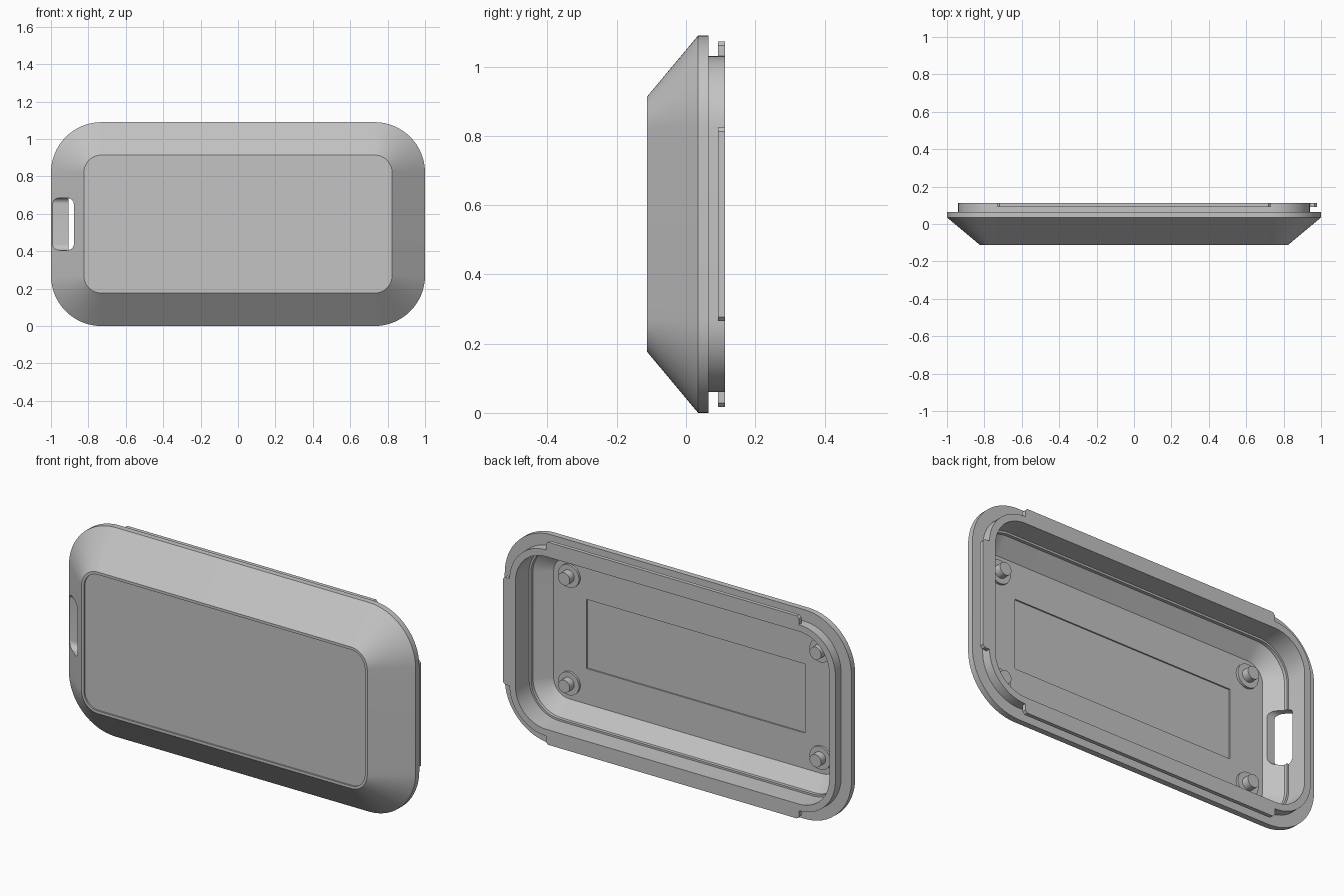
import bpy, bmesh, math
from mathutils import Matrix

if "Cube" in bpy.data.objects:
    bpy.data.objects.remove(bpy.data.objects["Cube"], do_unlink=True)

MID = 0.545          # height of the case centre
BACK = 0.112         # y of the rear lip edge
FLOOR = -0.08        # y of the inside floor

grey = bpy.data.materials.new("plain_grey")
grey.use_nodes = True
grey.diffuse_color = (0.55, 0.55, 0.55, 1)
grey.node_tree.nodes["Principled BSDF"].inputs["Base Color"].default_value = (0.55, 0.55, 0.55, 1)


def make_object(name, bm):
    bmesh.ops.recalc_face_normals(bm, faces=bm.faces)
    mesh = bpy.data.meshes.new(name)
    bm.to_mesh(mesh)
    bm.free()
    mesh.materials.append(grey)
    obj = bpy.data.objects.new(name, mesh)
    bpy.context.collection.objects.link(obj)
    return obj


def activate(obj):
    bpy.ops.object.select_all(action='DESELECT')
    obj.select_set(True)
    bpy.context.view_layer.objects.active = obj


def smooth(obj):
    activate(obj)
    bpy.ops.object.shade_smooth_by_angle(angle=math.radians(25))


def rounded_rect(half_w, half_h, radius, steps=16):
    points = []
    for i, (sx, sy) in enumerate([(1, 1), (-1, 1), (-1, -1), (1, -1)]):
        for k in range(steps + 1):
            a = math.pi / 2 * (i + k / steps)
            points.append((sx * (half_w - radius) + radius * math.cos(a),
                           sy * (half_h - radius) + radius * math.sin(a)))
    return points


def loft(name, rings):
    """Skin a list of point rings and cap both ends."""
    bm = bmesh.new()
    loops = [[bm.verts.new(p) for p in ring] for ring in rings]
    count = len(loops[0])
    for a, b in zip(loops, loops[1:]):
        for i in range(count):
            j = (i + 1) % count
            bm.faces.new((a[i], a[j], b[j], b[i]))
    bm.faces.new(loops[0])
    bm.faces.new(loops[-1])
    return make_object(name, bm)


def cut(target, cutter):
    cutter.hide_render = True
    mod = target.modifiers.new("cut", 'BOOLEAN')
    mod.operation = 'DIFFERENCE'
    mod.solver = 'EXACT'
    mod.object = cutter
    activate(target)
    bpy.ops.object.modifier_apply(modifier=mod.name)
    bpy.data.objects.remove(cutter, do_unlink=True)


# Shell: (inset from outline, y) from the front panel round to the inside floor
profile = [(0.19, -0.104), (0.19, -0.112), (0.176, -0.112), (0, 0.035), (0, 0.065),
           (0.06, 0.065), (0.06, BACK), (0.095, BACK), (0.095, 0.0), (0.105, 0.0),
           (0.105, -0.017), (0.18, FLOOR)]
shell = loft("case_shell", [
    [(x, y, z + MID) for x, z in rounded_rect(1 - d, MID - d, 0.27 - d)]
    for d, y in profile])

# Port slot through the -x side wall
slot_shape = rounded_rect(0.0475, 0.14, 0.032, 8)
cut(shell, loft("slot_cutter", [
    [(x, y - 0.0195, z + MID) for y, z in slot_shape] for x in (-1.1, -0.78)]))

# Shallow rectangular recess in the inside floor
recess = [(-0.63, -0.18), (0.63, -0.18), (0.63, 0.18), (-0.63, 0.18)]
cut(shell, loft("recess_cutter", [
    [(x, y, z + MID) for x, z in recess] for y in (FLOOR - 0.007, FLOOR + 0.02)]))
smooth(shell)


# Snap tabs around the rear lip, with chamfered ends
def snap_tab(name, half_length, inner, outer, angle):
    shape = [(-half_length, inner), (half_length, inner),
             (half_length, outer - 0.012), (half_length - 0.012, outer),
             (0.012 - half_length, outer), (-half_length, outer - 0.012)]
    turn = Matrix.Rotation(angle, 3, 'Y')
    rings = []
    for y in (0.092, BACK):
        ring = [turn @ Matrix.Translation((u, y, v)).translation for u, v in shape]
        rings.append([(p.x, p.y, p.z + MID) for p in ring])
    return loft(name, rings)


snap_tab("top_tab", 0.73, 0.475, 0.528, 0)
snap_tab("bottom_tab", 0.73, 0.475, 0.528, math.pi)
snap_tab("side_tab", 0.28, 0.925, 0.978, math.pi / 2)


# Corner posts: a low boss with a pin on top
def cylinder(name, radius, x, z, y0, y1):
    ring = [(radius * math.cos(math.tau * i / 32), radius * math.sin(math.tau * i / 32))
            for i in range(32)]
    smooth(loft(name, [[(x + u, y, z + v) for u, v in ring] for y in (y0, y1)]))


for side, sx in (("left", 1), ("right", -1)):
    for level, sz in (("upper", 1), ("lower", -1)):
        x, z = sx * 0.725, MID + sz * 0.28
        cylinder(f"{level}_{side}_boss", 0.06, x, z, FLOOR - 0.005, FLOOR + 0.012)
        cylinder(f"{level}_{side}_pin", 0.033, x, z, FLOOR - 0.005, FLOOR + 0.05)
